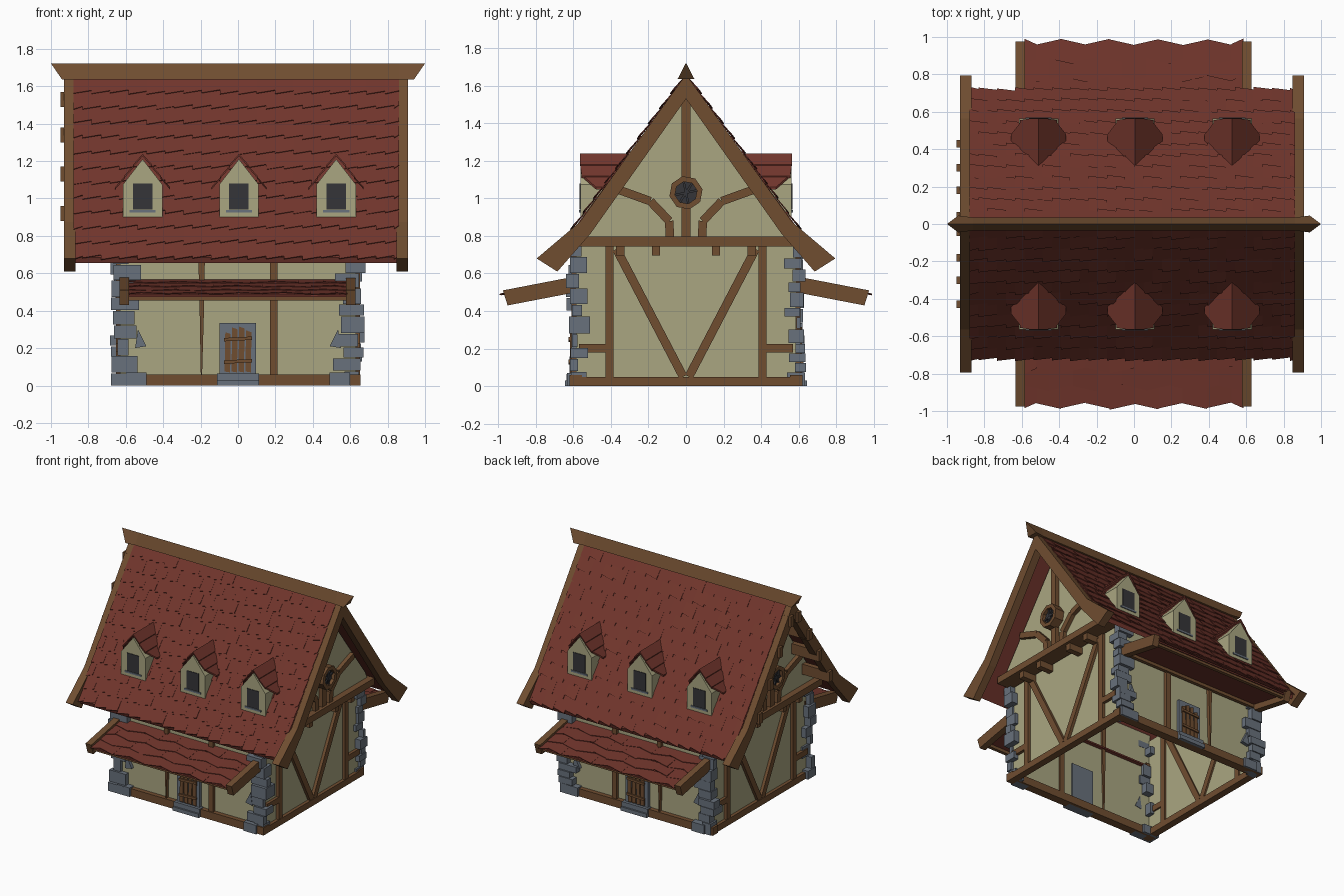
import bpy, bmesh, math, random
from mathutils import Vector as V

if "Cube" in bpy.data.objects:
    bpy.data.objects.remove(bpy.data.objects["Cube"])

random.seed(4)
COL = {"red": (.165, .036, .025), "wall": (.40, .38, .22), "wood": (.16, .075, .03),
       "stone": (.14, .165, .20), "dark": (.035, .035, .04)}
MAT = {}
for k, c in COL.items():
    MAT[k] = bpy.data.materials.new(k)
    MAT[k].diffuse_color = (*c, 1)


class Part:
    """Collects prisms into one named object."""
    def __init__(self, name, mat):
        self.name, self.mat, self.bm = name, mat, bmesh.new()

    def prism(self, pts, vec):
        a = [self.bm.verts.new(p) for p in pts]
        b = [self.bm.verts.new(V(p) + V(vec)) for p in pts]
        self.bm.faces.new(a)
        self.bm.faces.new(b[::-1])
        for i in range(len(a)):
            j = (i + 1) % len(a)
            self.bm.faces.new((a[i], b[i], b[j], a[j]))

    def box(self, x0, x1, y0, y1, z0, z1):
        self.prism([(x0, y0, z0), (x1, y0, z0), (x1, y1, z0), (x0, y1, z0)], (0, 0, z1 - z0))

    def beam(self, p, q, w, n):
        """Flat timber from p to q, width w, thickness vector n."""
        p, q, n = V(p), V(q), V(n)
        s = (q - p).cross(n).normalized() * w / 2
        self.prism([p + s, q + s, q - s, p - s], n)

    def done(self):
        bmesh.ops.recalc_face_normals(self.bm, faces=self.bm.faces[:])
        me = bpy.data.meshes.new(self.name)
        self.bm.to_mesh(me)
        self.bm.free()
        me.materials.append(MAT[self.mat])
        bpy.context.collection.objects.link(bpy.data.objects.new(self.name, me))


def tiles(part, o, d, n, length, rows, x0, x1, width, zig, lift, thick):
    """Overlapping rows of tiles with slanted lower edges."""
    o, d, n = V(o), V(d).normalized(), V(n).normalized()
    pitch = length / rows
    for r in range(rows):
        x, i = x0 - (r % 2) * width / 2, 0
        while x < x1 - .01:
            a, b = max(x, x0), min(x + width, x1)
            t, e = r * pitch, (r + 1) * pitch
            j = random.uniform(-.006, .006)
            ea, eb = (zig, 0) if (i + r) % 2 or zig < .025 else (0, zig)
            if b - a > .01:
                lo, hi = n * .001, n * (lift + random.uniform(-.003, .003))
                part.prism([o + V((a, 0, 0)) + d * t + lo, o + V((b, 0, 0)) + d * t + lo,
                            o + V((b, 0, 0)) + d * (e + eb + j) + hi,
                            o + V((a, 0, 0)) + d * (e + ea + j) + hi], n * thick)
            x += width
            i += 1


# Main roof: slabs and tiles
RX0, RX1 = -.88, .86
slab, tile = Part("roof_slab", "red"), Part("roof_tiles", "red")
for s in (-1, 1):
    slab.prism([(RX0, s * y, z) for y, z in ((0, 1.65), (.71, .685), (.70, .655), (0, 1.61))],
               (RX1 - RX0, 0, 0))
    tiles(tile, (0, 0, 1.65), (0, s * .72, -.98), (0, s * .98, .72), 1.195, 12, RX0, RX1, .098, .02, .008, .005)
slab.done()
tile.done()

# Ridge beam with flared, raked ends
ridge = Part("ridge_beam", "wood")
bm = ridge.bm
rings = [[bm.verts.new(p) for p in ((x, -w, 1.635), (x, w, 1.635), (xt, 0, 1.722))]
         for x, xt, w in ((-.94, -1, .045), (-.86, -.86, .035), (.86, .86, .035), (.94, 1, .045))]
for a, b in zip(rings, rings[1:]):
    for i in range(3):
        bm.faces.new((a[i], a[(i + 1) % 3], b[(i + 1) % 3], b[i]))
bm.faces.new(rings[0])
bm.faces.new(rings[-1])
ridge.done()

# Barge boards with a kinked foot
barge = Part("barge_boards", "wood")
for x in (-.93, .848):
    for s in (-1, 1):
        barge.prism([(x, s * y, z) for y, z in ((0, 1.66), (.565, .875), (.795, .68),
                                               (.685, .61), (.51, .81), (0, 1.53))], (.06, 0, 0))
barge.done()

# Purlin ends showing on the left gable
purlin = Part("purlin_ends", "wood")
for y, z in ((.045, 1.53), (.18, 1.34), (.30, 1.13), (.43, .92)):
    for s in (-1, 1):
        purlin.box(-.95, -.70, s * y - .02, s * y + .02, z - .04, z + .04)
purlin.done()

# Plaster walls: hollow lower storey and jettied gables
WX, WY, GX = .63, .585, .715
wall = Part("plaster_walls", "wall")
for s in (-1, 1):
    wall.box(-WX, WX, s * WY, s * (WY - .012), .02, .83)
    wall.box(s * WX, s * (WX - .012), -WY, WY, .02, .78)
    wall.prism([(s * GX, y, z) for y, z in ((-.58, .77), (.58, .77), (.55, .84), (0, 1.58), (-.55, .84))],
               (-s * .012, 0, 0))
    wall.box(s * WX, s * GX, -.58, .58, .765, .78)
wall.done()

# Sill beams around the base
sill = Part("sill_beams", "wood")
for s in (-1, 1):
    sill.box(-.665, .655, s * .555, s * .62, 0, .06)
    sill.box(s * .60, s * .655, -.62, .62, 0, .05)
sill.done()

# Gable timbers
gable = Part("gable_timbers", "wood")
for s in (-1, 1):
    g, w, n, m = s * (GX - .005), s * (WX - .025), (s * .035, 0, 0), (s * .048, 0, 0)
    gable.box(s * .64, s * .765, -.59, .59, .745, .797)
    gable.box(g, g + s * .035, -.025, .025, .79, 1.56)
    for k in (-1, 1):
        path = [(k * .37, 1.05), (k * .19, .985), (k * .09, .88), (k * .085, .79)]
        for a, b in zip(path, path[1:]):
            gable.beam((g, *a), (g, *b), .045, n)
        gable.box(w, w + m[0], k * .385, k * .43, .04, .75)
        gable.beam((w, k * .37, .73), (w, k * .015, .05), .046, m)
        gable.box(w, w + m[0], k * .42, k * .57, .18, .225)
        for y in (.16, .35):
            gable.box(s * .62, s * .745, k * y - .022, k * y + .022, .695, .75)
gable.done()

# Polygonal gable windows
ring, pane = Part("gable_window_frames", "wood"), Part("gable_window_panes", "dark")
for s in (-1, 1):
    def pt(r, i, x):
        a = math.radians(45 * i + 12)
        return (s * x, r * math.cos(a), 1.03 + r * math.sin(a))
    for i in range(8):
        ring.prism([pt(.09, i, .72), pt(.09, i + 1, .72), pt(.06, i + 1, .72), pt(.06, i, .72)],
                   (s * .075, 0, 0))
    pane.prism([pt(.065, i, .72) for i in range(8)], (s * .05, 0, 0))
    for i in range(3):
        pane.beam(pt(.075, i, .765), pt(.075, i + 4, .765), .012, (s * .015, 0, 0))
ring.done()
pane.done()

# Front and back posts, showing inside as well
post = Part("wall_posts", "wood")
for s in (-1, 1):
    y = s * (WY - .025)
    post.box(.172, .212, y, y + s * .05, .05, .80)
    post.prism([(x, y, z) for x, z in ((-.215, .80), (-.175, .80), (-.182, .4), (-.192, .06), (-.199, .06), (-.205, .4))],
               (0, s * .05, 0))
post.done()

# Doors: stone surround, steps, planks and straps
frame, plank = Part("door_surrounds_and_steps", "stone"), Part("door_planks", "wood")
for s in (-1, 1):
    frame.box(-.098, .095, s * .565, s * .61, .05, .335)
    frame.box(-.112, .112, s * .575, s * .632, 0, .065)
    frame.box(-.112, .112, s * .575, s * .645, 0, .03)
    for i in range(4):
        x, h = -.072 + i * .037, (.285, .31, .315, .295)[i]
        plank.prism([(x, s * .605, .075), (x + .03, s * .605, .07), (x + .033, s * .605, h - .01), (x + .004, s * .605, h)],
                    (0, s * .013, 0))
    for z in (.125, .245):
        plank.beam((-.075, s * .615, z), (.075, s * .615, z + .008), .018, (0, s * .012, 0))
frame.done()
plank.done()

# Corner stones: irregular stacked blocks
stone = Part("corner_stones", "stone")
for sx in (-1, 1):
    for sy in (-1, 1):
        z, i = 0, 0
        while z < .73:
            h = min(random.uniform(.05, .10), .76 - z)
            ix, iy = (.53, .57) if i % 2 else (.57, .53)
            stone.box(sx * (ix + random.uniform(-.03, .02)), sx * random.uniform(.64, .685),
                      sy * (iy + random.uniform(-.02, .02)), sy * random.uniform(.605, .64), z, z + h - .004)
            z, i = z + h, i + 1
        stone.prism([(sx * x, sy * .57, zz) for x, zz in ((.49, .21), (.55, .20), (.535, .30))], (0, sy * .04, 0))
        stone.box(sx * .49, sx * .60, sy * .57, sy * .635, 0, .07)
stone.done()

# Porch roofs with end beams and rails
ptile, pbeam = Part("porch_tiles", "red"), Part("porch_beams", "wood")
for s in (-1, 1):
    ptile.prism([(-.585, s * y, z) for y, z in ((.55, .566), (.955, .484), (.955, .472), (.55, .554))], (1.17, 0, 0))
    tiles(ptile, (0, s * .57, .563), (0, s * .38, -.077), (0, s * .077, .38), .395, 4, -.585, .585, .13, .03, .007, .005)
    for x in (-.633, .577):
        pbeam.prism([(x, s * y, z) for y, z in ((.56, .59), (.975, .51), (.95, .43), (.56, .505))], (.05, 0, 0))
    for y, z in ((.60, .515), (.92, .455)):
        pbeam.box(-.59, .59, s * y, s * (y + .025), z, z + .03)
ptile.done()
pbeam.done()

# Dormers: three per slope, each roof made of stepped tile strips
body, droof = Part("dormer_walls", "wall"), Part("dormer_roofs", "red")
dwin, dsill = Part("dormer_windows", "dark"), Part("dormer_sills", "stone")
for s in (-1, 1):
    for cx in (-.51, .005, .525):
        body.prism([(cx + x, s * .563, z) for x, z in ((-.105, .9), (.105, .9), (.105, 1.075), (0, 1.21), (-.105, 1.075))],
                   (0, -s * .16, 0))
        dwin.box(cx - .052, cx + .052, s * .55, s * .567, .94, 1.08)
        dsill.box(cx - .07, cx + .07, s * .55, s * .57, .925, .938)
        for k in (-1, 1):
            for r, (f0, f1) in enumerate(((.565, .563), (.563, .555), (.545, .48))):
                a, b = r * .048, (r + 1) * .048 + .003
                za, zb = 1.226 - a * 1.25, 1.226 - b * 1.25 + .006
                ba, bb = ((1.65 - z) / 1.361 - .01 for z in (za, zb))
                droof.prism([(cx + k * a, s * ba, za), (cx + k * a, s * f0, za),
                             (cx + k * b, s * f1, zb), (cx + k * b, s * min(bb, f1 - .01), zb)], (0, 0, .012))
for p in (body, droof, dwin, dsill):
    p.done()

for m in bpy.data.materials:
    if m.users and not m.is_grease_pencil:
        m.use_nodes = True
        m.node_tree.nodes["Principled BSDF"].inputs["Base Color"].default_value = m.diffuse_color
